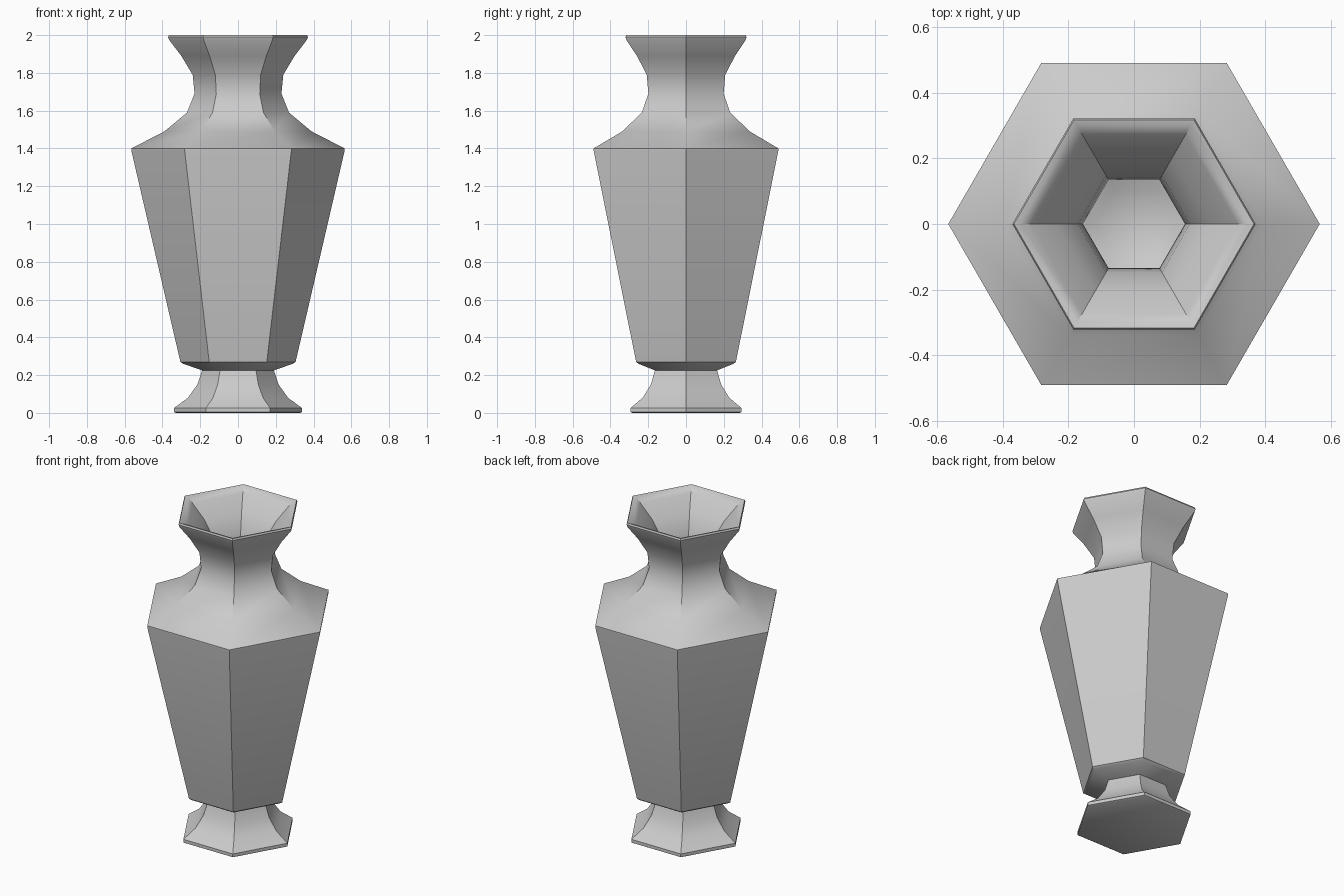
import bpy, bmesh
from math import cos, sin, pi, radians

if "Cube" in bpy.data.objects:
    bpy.data.objects.remove(bpy.data.objects["Cube"])

SIDES = 6

# Outer wall from foot to lip (radius, height)
outer = [(0.33, 0.0), (0.34, 0.005), (0.34, 0.025), (0.265, 0.08), (0.215, 0.15),
         (0.19, 0.225), (0.29, 0.26), (0.305, 0.27), (0.565, 1.39), (0.565, 1.40),
         (0.39, 1.49), (0.27, 1.59), (0.23, 1.69), (0.24, 1.79),
         (0.30, 1.89), (0.365, 1.975), (0.37, 1.99), (0.365, 2.0)]
# Inner wall from lip down to the bowl floor
inner = [(0.345, 1.995), (0.315, 1.97), (0.235, 1.89), (0.17, 1.79), (0.155, 1.69),
         (0.19, 1.58), (0.31, 1.46), (0.48, 1.37), (0.235, 0.34), (0.12, 0.28)]

# Hexagonal lathe
bm = bmesh.new()
rings = [[bm.verts.new((r * cos(2 * pi * i / SIDES), r * sin(2 * pi * i / SIDES), z))
          for i in range(SIDES)] for r, z in outer + inner]
for a, b in zip(rings, rings[1:]):
    for i in range(SIDES):
        j = (i + 1) % SIDES
        bm.faces.new((a[i], a[j], b[j], b[i]))

# Base cap and interior floor
bm.faces.new(rings[0][::-1])
bottom = bm.verts.new((0, 0, 0.26))
for i in range(SIDES):
    bm.faces.new((rings[-1][i], rings[-1][(i + 1) % SIDES], bottom))
bmesh.ops.recalc_face_normals(bm, faces=bm.faces)

mesh = bpy.data.meshes.new("hexagonal_vase")
bm.to_mesh(mesh)
bm.free()
vase = bpy.data.objects.new("hexagonal_vase", mesh)
bpy.context.collection.objects.link(vase)

# Smooth curved walls, crisp hexagon corners
bpy.context.view_layer.objects.active = vase
vase.select_set(True)
bpy.ops.object.shade_smooth_by_angle(angle=radians(35))
